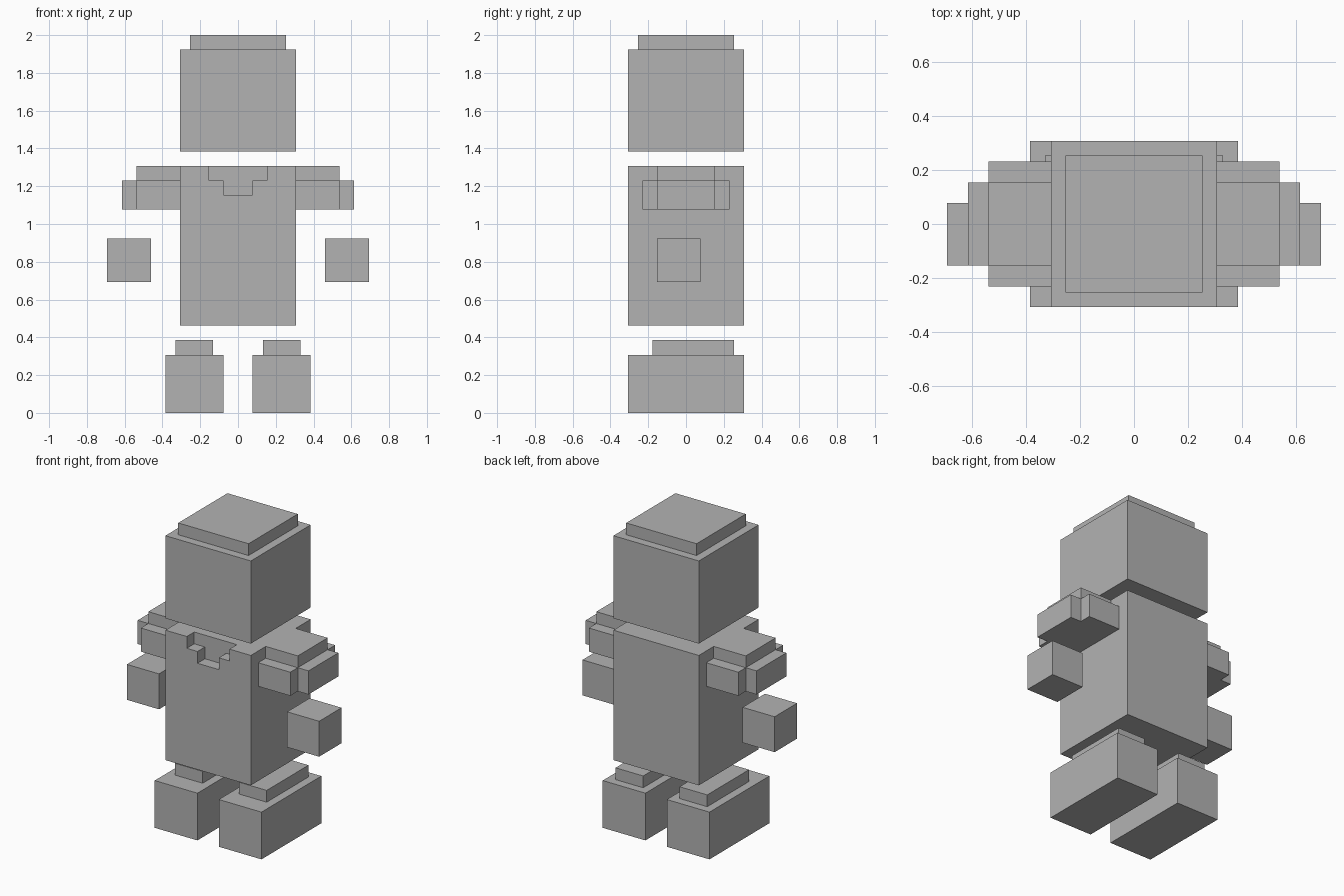
import bpy, bmesh
from mathutils import Vector

if "Cube" in bpy.data.objects:
    bpy.data.objects.remove(bpy.data.objects["Cube"])

U = 1 / 13  # one grid block; the figure is 26 blocks tall

grey = bpy.data.materials.new("plain grey")
grey.diffuse_color = (0.45, 0.45, 0.45, 1)
grey.use_nodes = True
grey.node_tree.nodes["Principled BSDF"].inputs["Base Color"].default_value = grey.diffuse_color


def add_prism(bm, profile, direction):
    """Extrude a closed planar profile (in blocks) along a direction."""
    face = bm.faces.new([bm.verts.new(Vector(p) * U) for p in profile])
    new = bmesh.ops.extrude_face_region(bm, geom=[face], use_keep_orig=True)["geom"]
    verts = [g for g in new if isinstance(g, bmesh.types.BMVert)]
    bmesh.ops.translate(bm, verts=verts, vec=Vector(direction) * U)


def add_box(bm, x0, x1, y0, y1, z0, z1):
    add_prism(bm, [(x0, y0, z0), (x1, y0, z0), (x1, y1, z0), (x0, y1, z0)],
              (0, 0, z1 - z0))


def add_step(bm, front_shift=0):
    """Inset the top face by one block, raise it one block, set its front back."""
    bmesh.ops.recalc_face_normals(bm, faces=bm.faces[:])
    top = max(bm.faces, key=lambda f: f.calc_center_median().z)
    bmesh.ops.inset_individual(bm, faces=[top], thickness=U)
    for v in top.verts:
        if v.co.y < 0:
            v.co.y += front_shift * U
    top = bmesh.ops.extrude_discrete_faces(bm, faces=[top])["faces"][0]
    bmesh.ops.translate(bm, verts=top.verts[:], vec=(0, 0, U))


def finish(bm, name, mirror=False):
    bmesh.ops.recalc_face_normals(bm, faces=bm.faces[:])
    mesh = bpy.data.meshes.new(name)
    bm.to_mesh(mesh)
    bm.free()
    mesh.materials.append(grey)
    obj = bpy.data.objects.new(name, mesh)
    bpy.context.collection.objects.link(obj)
    if mirror:
        obj.modifiers.new("mirror", "MIRROR")
    return obj


# Head with a raised crown
bm = bmesh.new()
add_box(bm, -4, 4, -4, 4, 18, 25)
add_step(bm)
finish(bm, "head")

# Torso with a stepped neckline cut one block into the front
bm = bmesh.new()
add_box(bm, -4, 4, -4, 4, 6, 17)
torso = finish(bm, "torso")

bm = bmesh.new()
outline = [(-2, 18), (-2, 16), (-1, 16), (-1, 15), (1, 15), (1, 16), (2, 16), (2, 18)]
add_prism(bm, [(x, -5, z) for x, z in outline], (0, 2, 0))
cutter = finish(bm, "neckline_cutter")
cutter.hide_render = True
cutter.hide_viewport = True
cutter.display_type = "WIRE"
cut = torso.modifiers.new("neckline", "BOOLEAN")
cut.operation = "DIFFERENCE"
cut.solver = "EXACT"
cut.object = cutter

# Sleeves: stepped plan with a narrower shoulder block on top
bm = bmesh.new()
plan = [(4, -3), (7, -3), (7, -2), (8, -2), (8, 2), (7, 2), (7, 3), (4, 3)]
add_prism(bm, [(x, y, 14) for x, y in plan], (0, 0, 2))
add_box(bm, 4, 7, -2, 2, 16, 17)
finish(bm, "sleeves", mirror=True)

# Floating hands
bm = bmesh.new()
add_box(bm, 6, 9, -2, 1, 9, 12)
finish(bm, "hands", mirror=True)

# Feet with ankle blocks set towards the back
bm = bmesh.new()
add_box(bm, 1, 5, -4, 4, 0, 4)
add_step(bm, front_shift=1)
finish(bm, "feet", mirror=True)
